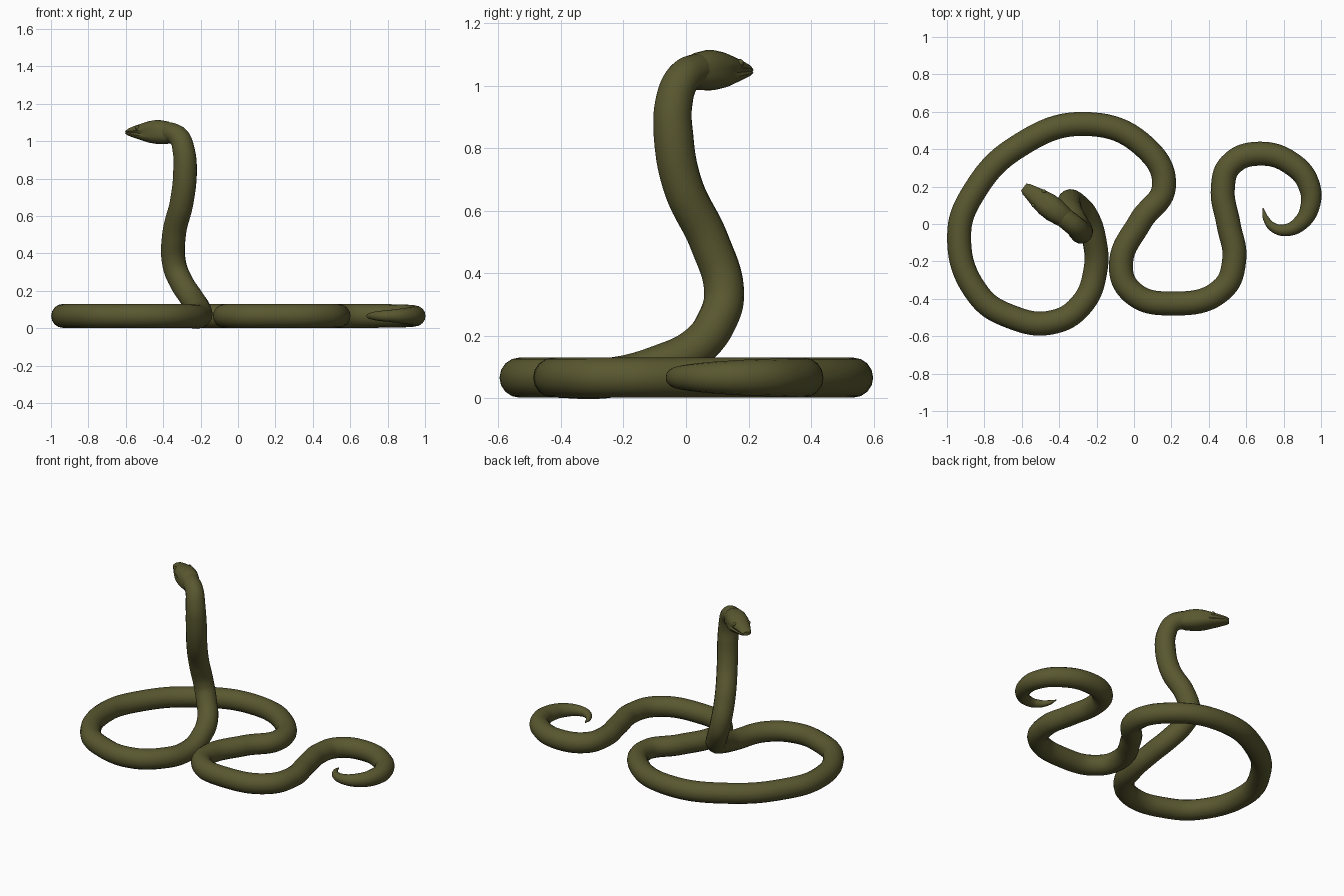
import bpy, bmesh, math
from mathutils import Vector

if "Cube" in bpy.data.objects:
    bpy.data.objects.remove(bpy.data.objects["Cube"])

olive = bpy.data.materials.new("olive skin")
olive.diffuse_color = (0.1, 0.096, 0.029, 1)
olive.use_nodes = True
olive.node_tree.nodes["Principled BSDF"].inputs["Base Color"].default_value = olive.diffuse_color

# body and tail: one tapered tube through (x, y, z, radius) points
G, R = 0.066, 0.064
tail = [(0.69, 0.085, G, 0.003), (0.705, 0.03, G, 0.016), (0.745, -0.018, G, 0.025),
        (0.81, -0.033, G, 0.032), (0.89, 0.005, G, 0.042), (0.94, 0.09, G, 0.051),
        (0.938, 0.2, G, 0.058), (0.86, 0.31, G, 0.062)]
coils = [(0.67, 0.376), (0.515, 0.315), (0.475, 0.19), (0.505, 0.0), (0.536, -0.19),
         (0.47, -0.35), (0.2, -0.425), (-0.01, -0.365), (-0.07, -0.22), (0.035, 0.015),
         (0.16, 0.2), (0.06, 0.41), (-0.26, 0.535), (-0.62, 0.415), (-0.85, 0.18),
         (-0.935, -0.06), (-0.83, -0.38), (-0.66, -0.495), (-0.44, -0.526),
         (-0.28, -0.43), (-0.205, -0.24)]
neck = [(-0.213, -0.08, 0.108, R), (-0.25, 0.035, 0.165, R), (-0.305, 0.1, 0.25, R),
        (-0.34, 0.122, 0.34, R), (-0.342, 0.075, 0.5, R), (-0.30, -0.01, 0.68, R),
        (-0.283, -0.04, 0.84, R), (-0.29, -0.038, 0.95, 0.06),
        (-0.315, -0.012, 1.02, 0.056), (-0.365, 0.028, 1.047, 0.054),
        (-0.41, 0.062, 1.05, 0.05)]
path = tail + [(x, y, G, R) for x, y in coils] + neck

curve = bpy.data.curves.new("body", 'CURVE')
curve.dimensions = '3D'
curve.bevel_depth = 1.0
curve.bevel_resolution = 6
curve.use_fill_caps = True
curve.resolution_u = 10
spline = curve.splines.new('BEZIER')
spline.bezier_points.add(len(path) - 1)
for p, (x, y, z, r) in zip(spline.bezier_points, path):
    p.co = (x, y, z)
    p.radius = r
    p.handle_left_type = p.handle_right_type = 'AUTO'
body = bpy.data.objects.new("body", curve)
bpy.context.collection.objects.link(body)
body.select_set(True)
bpy.context.view_layer.objects.active = body
bpy.ops.object.convert(target='MESH')
body = bpy.context.object
body.data.materials.clear()
body.data.materials.append(olive)
bpy.ops.object.shade_smooth_by_angle(angle=math.radians(50))

# head: lofted sections (distance, half width, top z, bottom z) with a mouth groove
origin = Vector((-0.30, -0.02, 0))
ahead = Vector((-0.8, 0.6, 0))
side = Vector((0.6, 0.8, 0))
sections = [(0.045, 0.04, 1.07, 1.0), (0.10, 0.057, 1.106, 0.986), (0.16, 0.066, 1.115, 0.985),
            (0.21, 0.066, 1.108, 0.992), (0.26, 0.056, 1.095, 1.005), (0.31, 0.043, 1.082, 1.018),
            (0.345, 0.034, 1.07, 1.028), (0.362, 0.024, 1.06, 1.036)]
N = 28
bm = bmesh.new()
rings = []
for s, w, top, bottom in sections:
    mid = bottom + 0.42 * (top - bottom)
    ring = []
    for i in range(N):
        a = 2 * math.pi * i / N
        c, d = math.cos(a), math.sin(a)
        u = math.copysign(abs(c) ** 0.85, c) * w
        v = math.copysign(abs(d) ** 0.85, d) * (top - mid if d > 0 else mid - bottom)
        if i % (N // 2) == 0 and s > 0.2:
            u *= 0.84
        ring.append(bm.verts.new(origin + ahead * s + side * u + Vector((0, 0, mid + v))))
    rings.append(ring)
for a, b in zip(rings, rings[1:]):
    for i in range(N):
        j = (i + 1) % N
        bm.faces.new((a[i], a[j], b[j], b[i]))
bm.faces.new(rings[0])
bm.faces.new(rings[-1])
bmesh.ops.recalc_face_normals(bm, faces=bm.faces)
mesh = bpy.data.meshes.new("head")
bm.to_mesh(mesh)
bm.free()
mesh.materials.append(olive)
head = bpy.data.objects.new("head", mesh)
bpy.context.collection.objects.link(head)
bpy.ops.object.select_all(action='DESELECT')
head.select_set(True)
bpy.context.view_layer.objects.active = head
bpy.ops.object.shade_smooth_by_angle(angle=math.radians(40))

# eyes: small bulges on both sides of the head
for sign, name in ((-1, "left_eye"), (1, "right_eye")):
    loc = origin + ahead * 0.262 + side * 0.045 * sign + Vector((0, 0, 1.073))
    bpy.ops.mesh.primitive_uv_sphere_add(segments=16, ring_count=10, radius=0.012, location=loc)
    eye = bpy.context.object
    eye.name = name
    eye.data.materials.append(olive)
    bpy.ops.object.shade_smooth()
